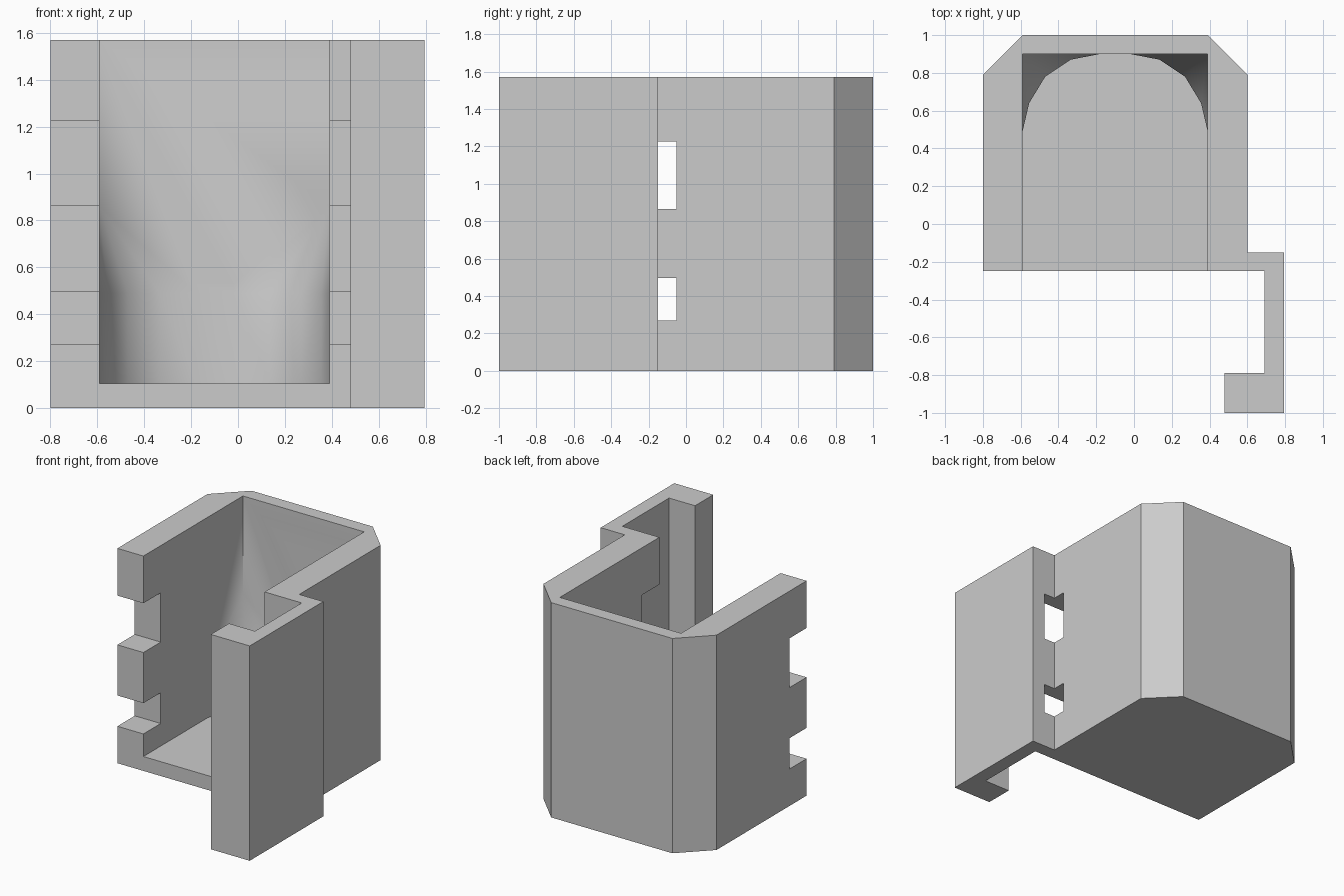
import bpy
import bmesh
from math import radians

cube = bpy.data.objects.get("Cube")
if cube:
    bpy.data.objects.remove(cube, do_unlink=True)

grey = bpy.data.materials.new("plain grey")
grey.use_nodes = True
colour = (0.6, 0.6, 0.6, 1)
grey.diffuse_color = colour
grey.node_tree.nodes["Principled BSDF"].inputs["Base Color"].default_value = colour

HEIGHT, FLOOR = 1.57, 0.105
LEFT, RIGHT, BACK = -0.59, 0.39, 0.9
ROUND_TOP, CORNER_TOP = 0.49, 0.86


def link(name, bm):
    bmesh.ops.recalc_face_normals(bm, faces=bm.faces)
    mesh = bpy.data.meshes.new(name)
    bm.to_mesh(mesh)
    bm.free()
    mesh.materials.append(grey)
    obj = bpy.data.objects.new(name, mesh)
    bpy.context.collection.objects.link(obj)
    return obj


def prism(name, outline, z0, z1):
    bm = bmesh.new()
    face = bm.faces.new([bm.verts.new((x, y, z0)) for x, y in outline])
    top = bmesh.ops.extrude_face_region(bm, geom=[face])["geom"]
    bmesh.ops.translate(bm, vec=(0, 0, z1 - z0),
                        verts=[v for v in top if isinstance(v, bmesh.types.BMVert)])
    return link(name, bm)


def hull(name, points):
    bm = bmesh.new()
    verts = [bm.verts.new(p) for p in points]
    result = bmesh.ops.convex_hull(bm, input=verts)
    unused = [v for v in bm.verts if not v.link_faces]
    bmesh.ops.delete(bm, geom=unused, context="VERTS")
    bmesh.ops.dissolve_limit(bm, angle_limit=radians(0.5), verts=bm.verts, edges=bm.edges)
    return link(name, bm)


# Holder wall with bevelled back corners and a side hook, as one outline
holder = prism("holder_body", [
    (-0.8, -0.25), (-0.8, 0.79), (-0.59, 1), (0.39, 1), (0.6, 0.79), (0.6, -0.15),
    (0.795, -0.15), (0.795, -1), (0.48, -1), (0.48, -0.79), (0.69, -0.79), (0.69, -0.25),
], 0, HEIGHT)

# Cavity plan: open front, rounded back
centre = (LEFT + RIGHT) / 2
half_arc = [(0.49, 0.49), (0.455, 0.64), (0.37, 0.78), (0.235, 0.87), (0.08, BACK)]
arc = [(centre - x, y) for x, y in half_arc] + [(centre + x, y) for x, y in reversed(half_arc)]
front = [(LEFT, -0.4), (RIGHT, -0.4)]
corners = [(LEFT, BACK), (RIGHT, BACK)]

# Upper cavity fans from the rounded plan out to square corners
upper = hull("upper_cavity_cutter",
             [(x, y, ROUND_TOP) for x, y in front + arc]
             + [(x, y, CORNER_TOP) for x, y in corners]
             + [(x, y, HEIGHT + 0.2) for x, y in front + corners])
lower = prism("lower_cavity_cutter", [front[1], front[0]] + arc, FLOOR, ROUND_TOP + 0.04)

# Notches through both side walls
cutters = [upper, lower]
for name, z0, z1 in (("lower_notch_cutter", 0.27, 0.495), ("upper_notch_cutter", 0.865, 1.225)):
    cutters.append(prism(name, [(-1, -0.4), (0.69, -0.4), (0.69, -0.05), (-1, -0.05)], z0, z1))

bpy.ops.object.select_all(action="DESELECT")
bpy.context.view_layer.objects.active = holder
holder.select_set(True)
for cutter in cutters:
    mod = holder.modifiers.new(cutter.name, "BOOLEAN")
    mod.operation, mod.solver, mod.object = "DIFFERENCE", "EXACT", cutter
    bpy.ops.object.modifier_apply(modifier=mod.name)
    bpy.data.objects.remove(cutter, do_unlink=True)

bpy.ops.object.shade_smooth_by_angle(angle=radians(30))
